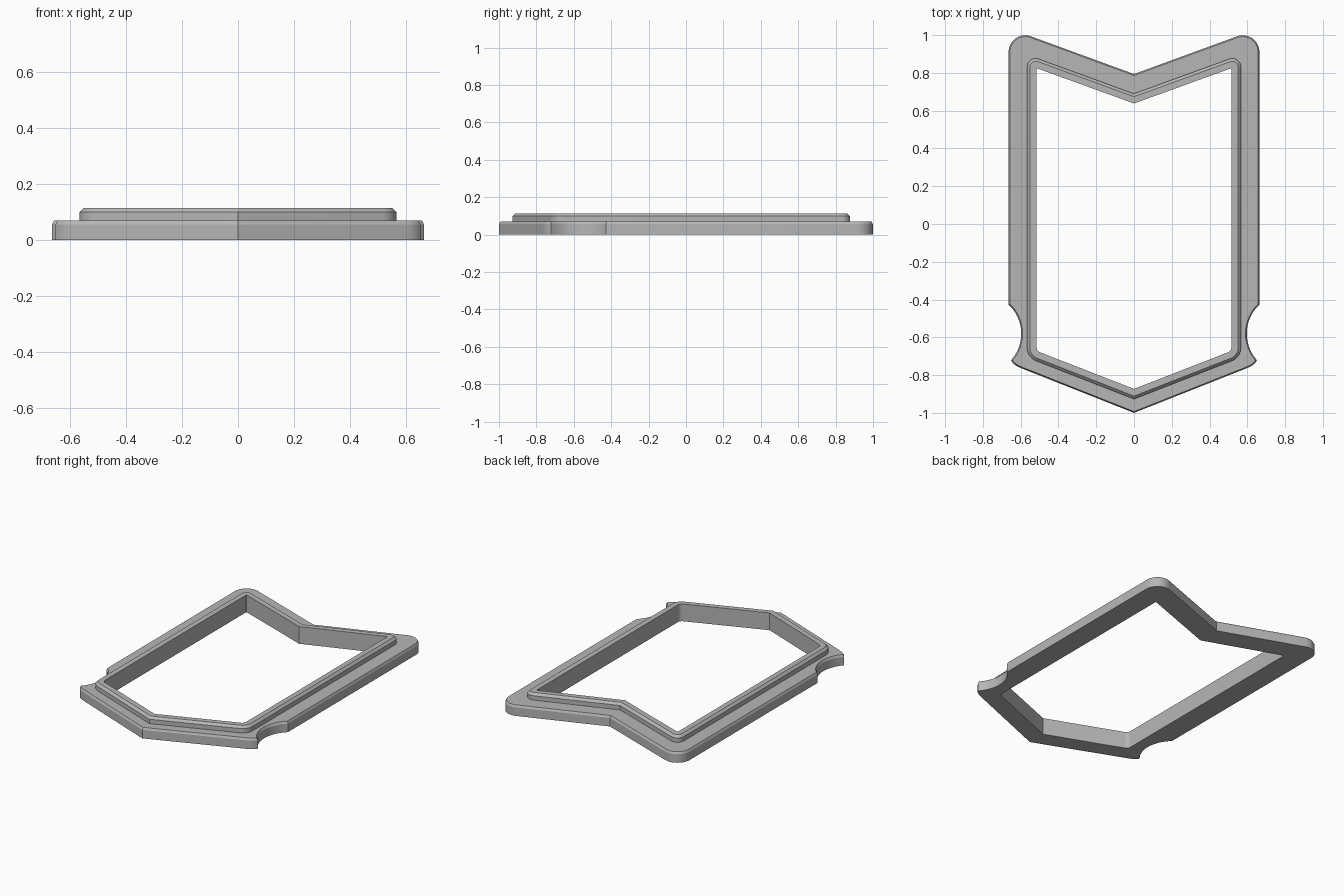
import bpy
import bmesh
import math
from mathutils import Vector

cube = bpy.data.objects.get("Cube")
if cube:
    bpy.data.objects.remove(cube, do_unlink=True)

SEGMENTS = 10


def rounded(corners):
    """Turn (x, y, radius) corners into points, with an arc at each rounded corner."""
    points = []
    for i, (x, y, radius) in enumerate(corners):
        p = Vector((x, y))
        if radius == 0:
            points.append(p)
            continue
        a = (Vector(corners[i - 1][:2]) - p).normalized()
        b = (Vector(corners[i + 1][:2]) - p).normalized()
        half = a.angle(b) / 2
        centre = p + (a + b).normalized() * radius / math.sin(half)
        reach = radius / math.tan(half)
        start, end = p + a * reach - centre, p + b * reach - centre
        sweep = math.pi - 2 * half
        for k in range(SEGMENTS + 1):
            t = k / SEGMENTS
            points.append(centre + (start * math.sin((1 - t) * sweep)
                                    + end * math.sin(t * sweep)) / math.sin(sweep))
    return points


def mirrored(half):
    """Close a right half outline, listed from front tip to back notch."""
    return half + [Vector((-p.x, p.y)) for p in reversed(half[1:-1])]


def inset(points, distance):
    """Move a counter-clockwise outline inwards with mitred corners."""
    result = []
    for i, p in enumerate(points):
        d1 = (p - points[i - 1]).normalized()
        d2 = (points[(i + 1) % len(points)] - p).normalized()
        n1, n2 = Vector((-d1.y, d1.x)), Vector((-d2.y, d2.x))
        result.append(p + (n1 + n2) * distance / (1 + n1.dot(n2)))
    return result


# Outer edge: front tip, small side tip, curved side notch, rounded back corner
notch_centre, notch_radius = Vector((0.807, -0.58)), 0.21
outer_half = [Vector(p) for p in ((0, -1), (0.593, -0.765), (0.62, -0.753),
                                  (0.64, -0.738), (0.651, -0.722))]
for k in range(17):
    angle = math.radians(219 - 84 * k / 16 + 0)
    outer_half.append(notch_centre + notch_radius * Vector((math.cos(angle), math.sin(angle))))
outer_half = [p for p in outer_half if p.x < 0.658]
outer_half.append(Vector((0.664, -0.427)))
outer_half += rounded([(0.664, -0.427, 0), (0.664, 1.037, 0.088), (0, 0.794, 0)])[1:]
outer = mirrored(outer_half)

# Raised rim and opening
rim = mirrored(rounded([(0, -0.927, 0), (0.566, -0.706, 0.075),
                        (0.566, 0.896, 0.045), (0, 0.69, 0)]))
opening = mirrored(rounded([(0, -0.873, 0), (0.516, -0.672, 0.03),
                            (0.516, 0.825, 0.004), (0, 0.638, 0)]))

# Closed chain of outlines around the section of the frame
section = [
    (opening, 0), (outer, 0), (outer, 0.056), (inset(outer, 0.007), 0.07),
    (rim, 0.07), (rim, 0.099), (inset(rim, 0.015), 0.114), (opening, 0.114),
]

bm = bmesh.new()
loops = [[bm.verts.new((p.x, p.y, z)) for p in outline] for outline, z in section]


def loop_edges(loop):
    pairs = zip(loop, loop[1:] + loop[:1])
    return [bm.edges.get(pair) or bm.edges.new(pair) for pair in pairs]


flat_pairs = []
for i, lower in enumerate(loops):
    upper = loops[(i + 1) % len(loops)]
    if len(lower) != len(upper):
        flat_pairs.append((lower, upper))
        continue
    for j in range(len(lower)):
        k = (j + 1) % len(lower)
        bm.faces.new((lower[j], lower[k], upper[k], upper[j]))

# Flat underside and ledge
for a, b in flat_pairs:
    bmesh.ops.triangle_fill(bm, use_beauty=True, use_dissolve=False,
                            edges=loop_edges(a) + loop_edges(b), normal=(0, 0, 1))
bmesh.ops.recalc_face_normals(bm, faces=bm.faces[:])

mesh = bpy.data.meshes.new("frame")
bm.to_mesh(mesh)
bm.free()
frame = bpy.data.objects.new("frame", mesh)
bpy.context.collection.objects.link(frame)

# Plain grey material
grey = bpy.data.materials.new("grey")
grey.use_nodes = True
colour = (0.47, 0.47, 0.47, 1)
grey.diffuse_color = colour
grey.node_tree.nodes["Principled BSDF"].inputs["Base Color"].default_value = colour
mesh.materials.append(grey)

bpy.ops.object.select_all(action='DESELECT')
frame.select_set(True)
bpy.context.view_layer.objects.active = frame
bpy.ops.object.shade_smooth_by_angle(angle=math.radians(20))
